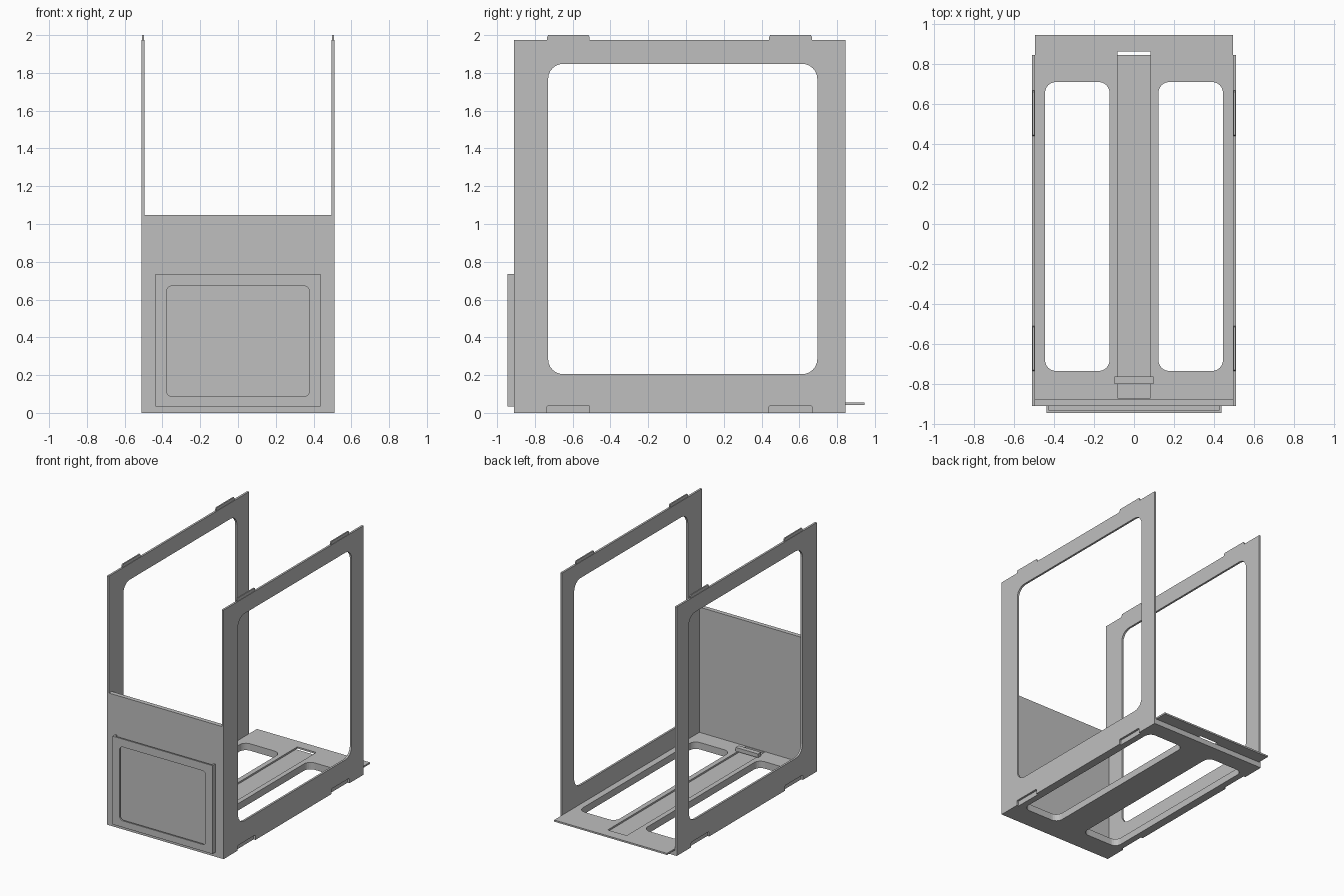
import bpy, bmesh, math
from mathutils import Matrix

if "Cube" in bpy.data.objects:
    bpy.data.objects.remove(bpy.data.objects["Cube"])

grey = bpy.data.materials.new("light_grey")
grey.diffuse_color = (0.52, 0.52, 0.52, 1)
grey.use_nodes = True
grey.node_tree.nodes["Principled BSDF"].inputs["Base Color"].default_value = grey.diffuse_color

# Columns are the world directions of profile u, profile v and thickness
FLAT = Matrix(((1, 0, 0), (0, 1, 0), (0, 0, 1))).to_4x4()
SIDE = Matrix(((0, 0, 1), (1, 0, 0), (0, 1, 0))).to_4x4()
FRONT = Matrix(((1, 0, 0), (0, 0, -1), (0, 1, 0))).to_4x4()


def rect(u0, u1, v0, v1, r=0.0, n=6):
    """Rectangle outline with optional rounded corners."""
    if r == 0:
        return [(u0, v0), (u1, v0), (u1, v1), (u0, v1)]
    pts = []
    for k, (cu, cv) in enumerate([(u1 - r, v1 - r), (u0 + r, v1 - r),
                                  (u0 + r, v0 + r), (u1 - r, v0 + r)]):
        for i in range(n + 1):
            a = math.pi / 2 * (k + i / n)
            pts.append((cu + r * math.cos(a), cv + r * math.sin(a)))
    return pts


def plate(name, loops, w0, w1, frame):
    """Flat plate: first loop is the outline, the others are holes."""
    cu = bpy.data.curves.new(name, 'CURVE')
    cu.dimensions = '2D'
    cu.fill_mode = 'BOTH'
    cu.extrude = (w1 - w0) / 2
    for loop in loops:
        sp = cu.splines.new('POLY')
        sp.points.add(len(loop) - 1)
        for p, (u, v) in zip(sp.points, loop):
            p.co = (u, v, 0, 1)
        sp.use_cyclic_u = True
    tmp = bpy.data.objects.new(name + "_curve", cu)
    bpy.context.collection.objects.link(tmp)
    deps = bpy.context.evaluated_depsgraph_get()
    me = bpy.data.meshes.new_from_object(tmp.evaluated_get(deps))
    bpy.data.objects.remove(tmp)
    bm = bmesh.new()
    bm.from_mesh(me)
    bmesh.ops.remove_doubles(bm, verts=bm.verts, dist=1e-5)
    bmesh.ops.transform(bm, verts=bm.verts,
                        matrix=frame @ Matrix.Translation((0, 0, (w0 + w1) / 2)))
    bmesh.ops.recalc_face_normals(bm, faces=bm.faces)
    for f in bm.faces:
        f.smooth = False
    bm.to_mesh(me)
    bm.free()
    me.materials.clear()
    me.materials.append(grey)
    ob = bpy.data.objects.new(name, me)
    bpy.context.collection.objects.link(ob)
    return ob


# Side frames: notched bottom edge, large rounded window, stacking tabs on top
tabs = [(-0.735, -0.51), (0.44, 0.667)]
side = [(-0.91, 0)]
for a, b in tabs:
    side += [(a, 0), (a, 0.033), (a + 0.007, 0.04),
             (b - 0.007, 0.04), (b, 0.033), (b, 0)]
side += [(0.845, 0), (0.845, 1.975), (-0.91, 1.975)]
window = rect(-0.73, 0.695, 0.205, 1.848, 0.08)
for label, s in (("left", -1), ("right", 1)):
    w = sorted((s * 0.495, s * 0.511))
    plate(label + "_side_frame", [side, window], w[0], w[1], SIDE)
    w = sorted((s * 0.498, s * 0.508))
    for i, (a, b) in enumerate(tabs):
        tab = [(a, 1.97), (b, 1.97), (b, 1.99), (b - 0.006, 2.0),
               (a + 0.006, 2.0), (a, 1.99)]
        plate(f"{label}_stacking_tab_{i + 1}", [tab], w[0], w[1], SIDE)

# Front panel
plate("front_panel", [rect(-0.495, 0.495, 0, 1.048)], 0.875, 0.91, FRONT)

# Card holder on the front: U-shaped spacer, open at the top, and window plate
u_shape = [(-0.438, 0.035), (0.438, 0.035), (0.438, 0.735), (0.424, 0.735),
           (0.424, 0.05), (-0.424, 0.05), (-0.424, 0.735), (-0.438, 0.735)]
plate("card_holder_rim", [u_shape], 0.91, 0.933, FRONT)
plate("card_holder_window",
      [rect(-0.438, 0.438, 0.035, 0.735), rect(-0.378, 0.378, 0.087, 0.672, 0.03)],
      0.933, 0.945, FRONT)

# Floor: lower slab plus a thin top sheet with rear lip and central channel
cutouts = [rect(-0.445, -0.122, -0.735, 0.71, 0.055),
           rect(0.122, 0.445, -0.735, 0.71, 0.055)]
plate("floor_slab", [rect(-0.495, 0.495, -0.875, 0.845)] + cutouts, 0, 0.042, FLAT)
plate("floor_sheet", [rect(-0.495, 0.495, -0.875, 0.945)] + cutouts
      + [rect(-0.083, 0.083, -0.87, 0.862)], 0.042, 0.055, FLAT)

# Small bridge across the channel
plate("channel_bridge", [rect(-0.098, 0.098, -0.8, -0.762)], 0.055, 0.085, FLAT)
